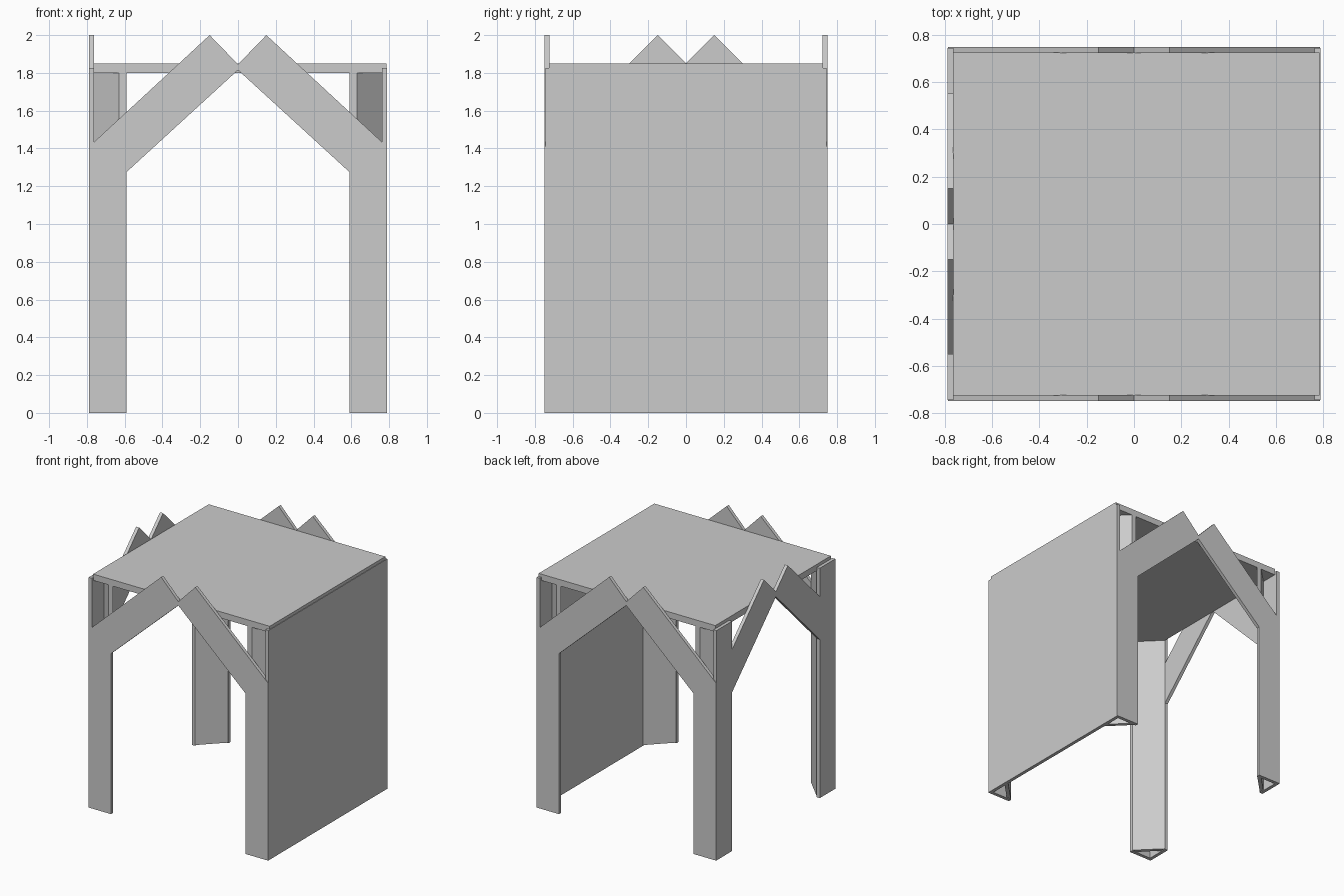
import bpy, bmesh
from mathutils import Vector

if "Cube" in bpy.data.objects:
    bpy.data.objects.remove(bpy.data.objects["Cube"])


def prism(name, points, extrude):
    """Solid made by extruding a flat outline along a vector."""
    bm = bmesh.new()
    face = bm.faces.new([bm.verts.new(p) for p in points])
    new = bmesh.ops.extrude_face_region(bm, geom=[face], use_keep_orig=True)
    verts = [g for g in new["geom"] if isinstance(g, bmesh.types.BMVert)]
    bmesh.ops.translate(bm, vec=Vector(extrude), verts=verts)
    bmesh.ops.recalc_face_normals(bm, faces=bm.faces)
    mesh = bpy.data.meshes.new(name)
    bm.to_mesh(mesh)
    bm.free()
    obj = bpy.data.objects.new(name, mesh)
    bpy.context.collection.objects.link(obj)
    return obj


def box(name, x0, x1, y0, y1, z0, z1):
    return prism(name, [(x0, y0, z0), (x1, y0, z0), (x1, y1, z0), (x0, y1, z0)],
                 (0, 0, z1 - z0))


T = 0.027  # board thickness

# Roof slab and solid side wall
box("roof_slab", -0.765, 0.786, -0.725, 0.725, 1.80, 1.85)
box("side_wall", 0.79 - T, 0.79, -0.745, 0.745, 0, 1.825)

# Outlines shared by the front and back (distance from centre, height)
post = [(0.788, 0), (0.59, 0), (0.59, 1.275), (0.788, 1.41)]
brace = [(0.59, 1.275), (0, 1.815), (-0.005, 1.84), (0.15, 2.0), (0.788, 1.41)]
side_brace = [(0.55, 1.26), (0, 1.81), (-0.005, 1.845), (0.15, 2.0), (0.55, 1.60)]
diagonal = [(0.59, 0.725), (0.63, 0.725), (0.765, 0.59), (0.765, 0.55)]

for sy, end in ((-1, "front"), (1, "back")):
    for sx, side in ((-1, "left"), (1, "right")):
        tag = f"{end}_{side}"
        # Face board of the leg and the slanted brace above it
        for name, outline in (("leg_face", post), ("brace", brace)):
            prism(f"{tag}_{name}", [(sx * u, sy * 0.75, z) for u, z in outline],
                  (0, -sy * T, 0))
        # Diagonal board closing the triangular leg
        prism(f"{tag}_leg_diagonal", [(sx * x, sy * y, 0.005) for x, y in diagonal],
              (0, 0, 1.797))
    # Tall side board of the leg and brace on the open left side
    y0, y1 = sorted((sy * 0.55, sy * 0.745))
    box(f"{end}_left_leg_side", -0.79, -0.79 + T, y0, y1, 0, 1.825)
    prism(f"{end}_left_side_brace", [(-0.79, sy * u, z) for u, z in side_brace],
          (T, 0, 0))
